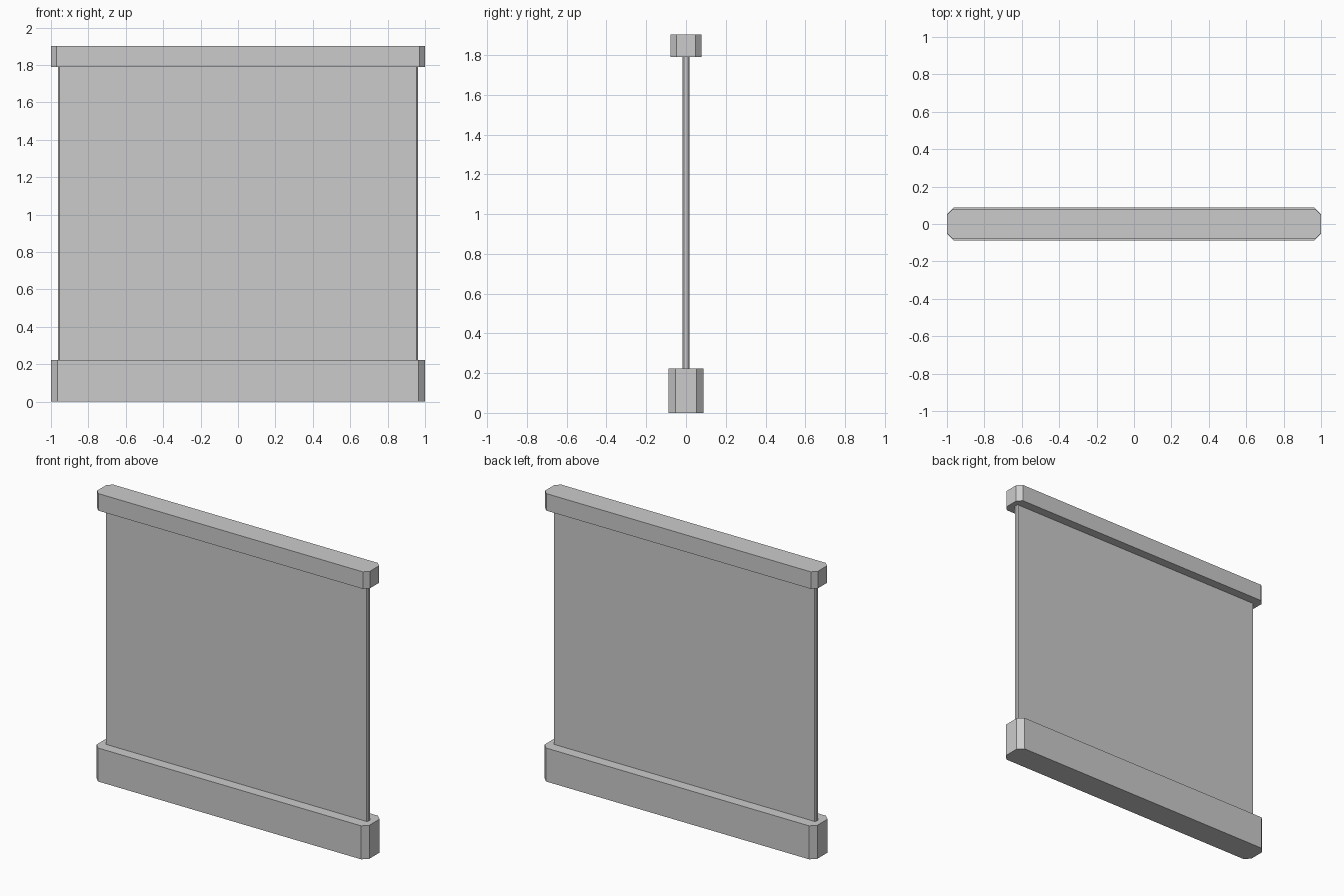
import bpy
import bmesh

cube = bpy.data.objects.get("Cube")
if cube:
    bpy.data.objects.remove(cube, do_unlink=True)

# One plain grey for the whole panel
grey = bpy.data.materials.new("plain grey")
grey.use_nodes = True
colour = (0.6, 0.6, 0.6, 1)
grey.diffuse_color = colour
grey.node_tree.nodes["Principled BSDF"].inputs["Base Color"].default_value = colour


def chamfered_bar(name, half_x, half_y, cut, bottom, top):
    """Extrude a rectangle with cut corners from bottom to top."""
    outline = []
    for sx, sy in ((1, 1), (-1, 1), (-1, -1), (1, -1)):
        corner = [(sx * half_x, sy * (half_y - cut)),
                  (sx * (half_x - cut), sy * half_y)]
        outline += corner if sx * sy > 0 else corner[::-1]
    bm = bmesh.new()
    base = bm.faces.new([bm.verts.new((x, y, bottom)) for x, y in outline])
    result = bmesh.ops.extrude_face_region(bm, geom=[base], use_keep_orig=True)
    for item in result["geom"]:
        if isinstance(item, bmesh.types.BMVert):
            item.co.z = top
    bmesh.ops.recalc_face_normals(bm, faces=bm.faces)
    mesh = bpy.data.meshes.new(name)
    bm.to_mesh(mesh)
    bm.free()
    mesh.materials.append(grey)
    obj = bpy.data.objects.new(name, mesh)
    bpy.context.collection.objects.link(obj)
    return obj


# Plinth, thin wall panel and top rail
chamfered_bar("base_plinth", 1.0, 0.088, 0.035, 0, 0.222)
chamfered_bar("wall_panel", 0.962, 0.018, 0.007, 0.222, 1.79)
chamfered_bar("top_rail", 1.0, 0.078, 0.03, 1.79, 1.903)
